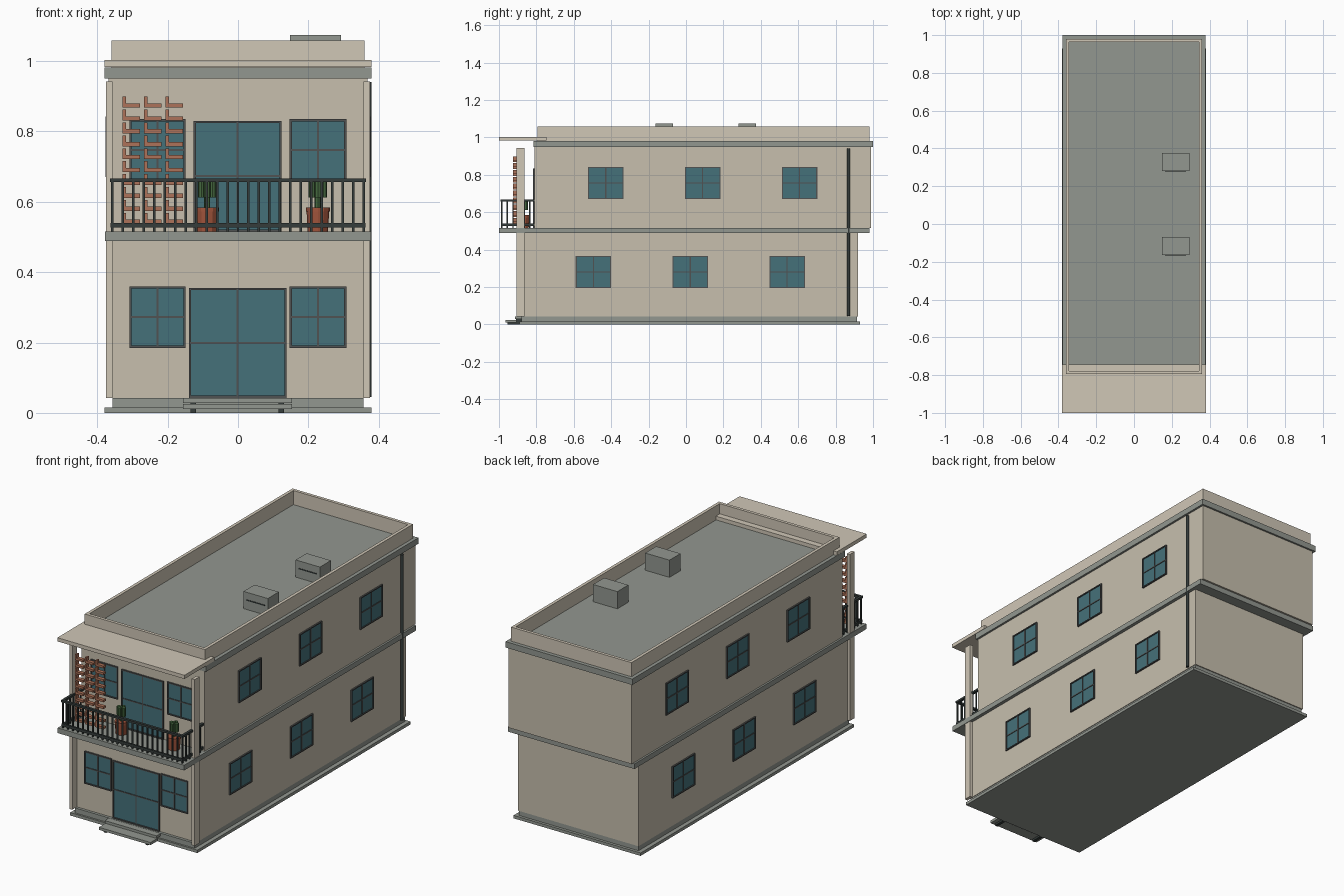
import bpy, bmesh, math
from mathutils import Matrix, Vector

if "Cube" in bpy.data.objects:
    bpy.data.objects.remove(bpy.data.objects["Cube"])


def mat(name, r, g, b):
    m = bpy.data.materials.new(name)
    m.diffuse_color = (r, g, b, 1)
    m.use_nodes = True
    m.node_tree.nodes["Principled BSDF"].inputs["Base Color"].default_value = m.diffuse_color
    return m


WALL = mat("wall_plaster", 0.57, 0.52, 0.42)
PALE = mat("pale_plaster", 0.63, 0.57, 0.47)
TRIM = mat("grey_trim", 0.29, 0.31, 0.28)
DARK = mat("dark_metal", 0.035, 0.045, 0.043)
FRAME = mat("window_frame", 0.08, 0.085, 0.085)
GLASS = mat("teal_glass", 0.06, 0.165, 0.195)
BRICK = mat("terracotta_lattice", 0.42, 0.17, 0.10)
POT = mat("terracotta_pot", 0.36, 0.09, 0.045)
GREEN = mat("cactus_green", 0.06, 0.14, 0.05)


def finish(name, bm, material):
    me = bpy.data.meshes.new(name)
    bm.to_mesh(me)
    bm.free()
    me.materials.append(material)
    ob = bpy.data.objects.new(name, me)
    bpy.context.collection.objects.link(ob)
    return ob


def boxes(name, material, items):
    """One object made of boxes given as (x0, x1, y0, y1, z0, z1)."""
    bm = bmesh.new()
    for x0, x1, y0, y1, z0, z1 in items:
        m = Matrix.Translation(((x0 + x1) / 2, (y0 + y1) / 2, (z0 + z1) / 2)) \
            @ Matrix.Diagonal((abs(x1 - x0), abs(y1 - y0), abs(z1 - z0), 1))
        bmesh.ops.create_cube(bm, size=1, matrix=m)
    return finish(name, bm, material)


def cylinders(name, material, items, sides=12):
    """One object made of upright cones given as (x, y, z0, z1, r0, r1)."""
    bm = bmesh.new()
    for x, y, z0, z1, r0, r1 in items:
        bmesh.ops.create_cone(bm, cap_ends=True, segments=sides, radius1=r0, radius2=r1,
                              depth=z1 - z0, matrix=Matrix.Translation((x, y, (z0 + z1) / 2)))
    return finish(name, bm, material)


def window(name, side, wall, u0, u1, z0, z1, f=0.006):
    """Four-pane window; side is 'front', 'left' or 'right'."""
    def put(a, b, c, d, depth):
        if side == "front":
            return (a, b, wall - depth, wall + 0.01, c, d)
        s = 1 if side == "right" else -1
        x = sorted((s * (wall - 0.01), s * (wall + depth)))
        return (x[0], x[1], a, b, c, d)
    um, zm = (u0 + u1) / 2, (z0 + z1) / 2
    boxes(name + "_glass", GLASS, [put(u0 + f / 2, u1 - f / 2, z0 + f / 2, z1 - f / 2, 0.003)])
    boxes(name + "_frame", FRAME, [
        put(u0, u0 + f, z0, z1, 0.008), put(u1 - f, u1, z0, z1, 0.008),
        put(u0 + f, u1 - f, z0, z0 + f, 0.008), put(u0 + f, u1 - f, z1 - f, z1, 0.008),
        put(um - f / 2, um + f / 2, z0 + f, z1 - f, 0.006),
        put(u0 + f, u1 - f, zm - f / 2, zm + f / 2, 0.006)])


# Storeys and plinth
LX, UX, LY, UY = 0.36, 0.368, -0.865, -0.81
boxes("plinth", TRIM, [(-0.38, 0.38, -0.89, 0.93, 0, 0.016),
                       (-0.357, 0.357, -0.88, 0.915, 0.016, 0.043)])
boxes("ground_storey", WALL, [(-LX, LX, LY, 0.92, 0.043, 0.49)])
boxes("floor_slab", TRIM, [(-0.378, 0.378, -1.0, 0.98, 0.488, 0.516)])
boxes("upper_storey", WALL, [(-UX, UX, UY, 0.99, 0.516, 0.955)])

# Corner pillars in both storeys
boxes("pillars", PALE, [(s * 0.357, s * 0.375, -0.905, -0.863, z0, z1)
                        for s in (-1, 1) for z0, z1 in ((0.043, 0.49), (0.515, 0.942))])

# Cornice, roof deck, parapet and canopy
boxes("cornice_roof", TRIM, [(-0.379, 0.379, -0.815, 1.0, 0.95, 0.982)])
PX, P0, P1, PT = 0.36, -0.795, 0.98, 0.017
boxes("parapet", PALE, [
    (-PX, -PX + PT, P0, P1, 0.98, 1.058), (PX - PT, PX, P0, P1, 0.98, 1.058),
    (-PX + PT, PX - PT, P0, P0 + PT, 0.98, 1.058), (-PX + PT, PX - PT, P1 - PT, P1, 0.98, 1.058)])
boxes("balcony_canopy", PALE, [(-0.38, 0.38, -1.0, -0.745, 0.983, 1.003)])

# Roof units with a front slot
for i, y in enumerate((-0.117, 0.328)):
    boxes(f"roof_unit_{i}", TRIM, [(0.148, 0.293, y - 0.047, y + 0.047, 0.98, 1.075)])
    boxes(f"roof_unit_slot_{i}", DARK, [(0.165, 0.276, y - 0.049, y - 0.04, 1.03, 1.036)])

# Front windows and doors
for i, (a, b) in enumerate(((-0.309, -0.149), (0.147, 0.308))):
    window(f"front_window_lower_{i}", "front", LY, a, b, 0.185, 0.36)
    window(f"front_window_upper_{i}", "front", UY, a, b, 0.66, 0.835)
window("entrance_door", "front", LY, -0.14, 0.138, 0.043, 0.355)
window("balcony_door", "front", UY, -0.126, 0.124, 0.516, 0.83)

# Side windows, mirrored
for side in ("left", "right"):
    for i in range(3):
        y = -0.59 + i * 0.518
        window(f"{side}_window_lower_{i}", side, LX, y, y + 0.19, 0.195, 0.366)
        window(f"{side}_window_upper_{i}", side, UX, y + 0.066, y + 0.256, 0.67, 0.843)

# Entrance steps on runners
boxes("step_treads", TRIM, [(-0.156, 0.153, -0.915, -0.865, 0.028, 0.042),
                            (-0.156, 0.153, -0.965, -0.905, 0.011, 0.025)])
boxes("step_runners", DARK, [(x, x + 0.016, -0.955, -0.88, 0, 0.012) for x in (-0.135, 0.115)]
      + [(x, x + 0.016, -0.91, -0.88, 0.012, 0.028) for x in (-0.135, 0.115)])

# Drainpipe on the right side
cylinders("drainpipe", DARK, [(0.372, 0.87, 0.045, 0.94, 0.008, 0.008)])

# Balcony railing: rails and balusters on three sides
RX, RY = 0.357, -0.985
rails = []
for z0, z1, w in ((0.656, 0.667, 0.007), (0.527, 0.54, 0.005)):
    rails.append((-RX - w, RX + w, RY - w, RY + w, z0, z1))
    rails += [(s * RX - w, s * RX + w, RY + w, UY, z0, z1) for s in (-1, 1)]
boxes("railing_rails", DARK, rails)
B = 0.0035
posts = [(-RX + i * RX / 12, RY) for i in range(25)]
posts += [(s * RX, RY + i * 0.03) for s in (-1, 1) for i in range(1, 6)]
boxes("railing_balusters", DARK, [(x - B, x + B, y - B, y + B, 0.516, 0.66) for x, y in posts])

# Lattice screen of L-shaped blocks
blocks = []
for c in range(3):
    for r in range(10):
        x, z = -0.328 + c * 0.061, 0.868 - r * 0.0367
        blocks += [(x, x + 0.01, -0.925, -0.905, z, z + 0.031),
                   (x + 0.01, x + 0.049, -0.925, -0.905, z, z + 0.012)]
boxes("lattice_screen", BRICK, blocks)

# Potted cacti on the balcony
for i, x in enumerate((-0.088, 0.227)):
    y = -0.87
    cylinders(f"plant_pot_{i}", POT, [(x, y, 0.516, 0.572, 0.029, 0.032),
                                      (x, y, 0.572, 0.584, 0.034, 0.034)])
    arms = [(x, y, 0.58, 0.662, 0.009, 0.009)]
    arms += [(x + 0.016 * math.cos(a), y + 0.016 * math.sin(a), 0.612, 0.658, 0.010, 0.010)
             for a in (0, math.pi / 2, math.pi, 3 * math.pi / 2)]
    cylinders(f"cactus_{i}", GREEN, arms, 8)
